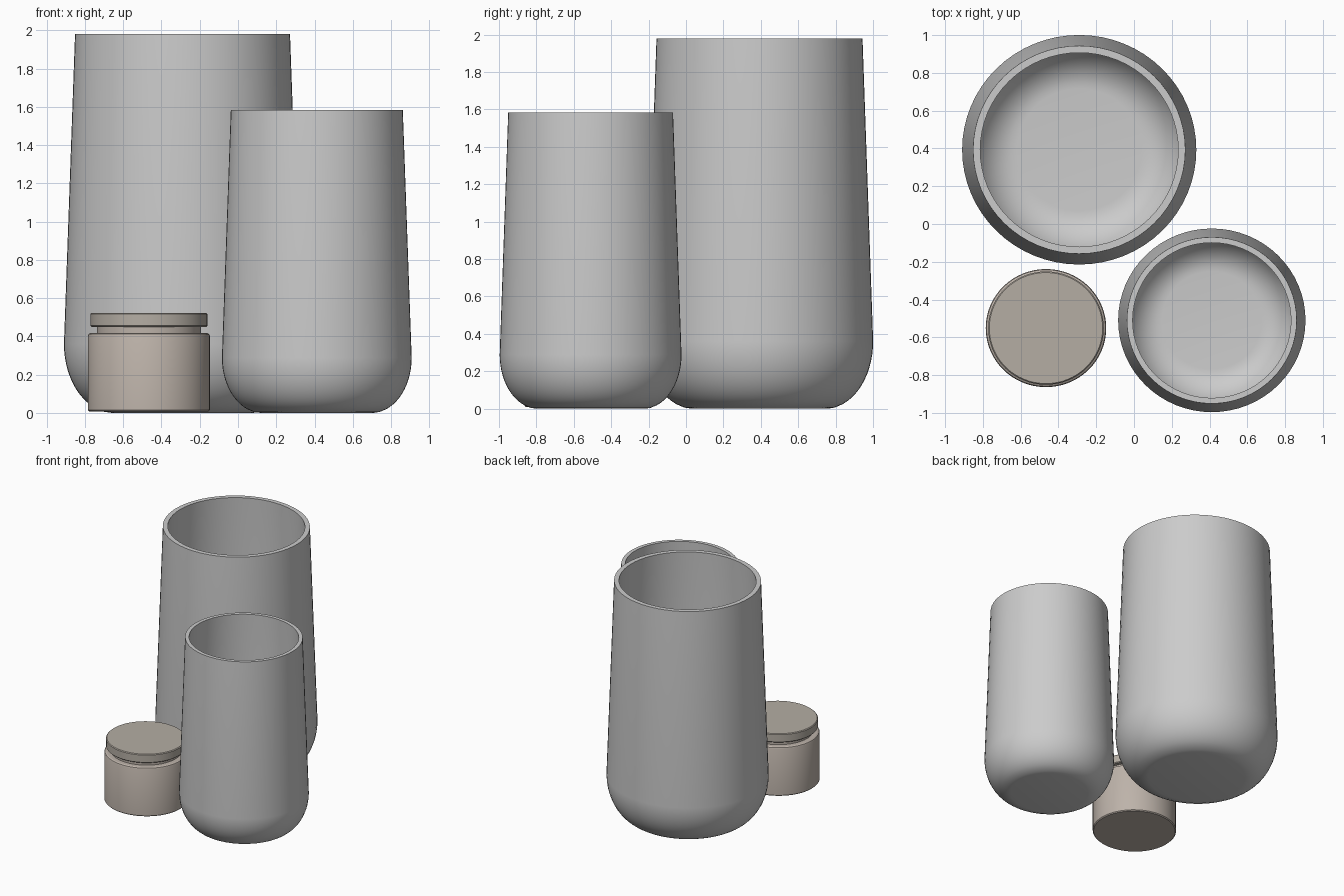
import bpy, bmesh, math

if "Cube" in bpy.data.objects:
    bpy.data.objects.remove(bpy.data.objects["Cube"])


def material(name, rgb):
    m = bpy.data.materials.new(name)
    m.diffuse_color = (*rgb, 1)
    m.use_nodes = True
    m.node_tree.nodes["Principled BSDF"].inputs["Base Color"].default_value = m.diffuse_color
    return m


GREY = material("light grey ceramic", (0.60, 0.60, 0.60))
BODY = material("warm beige glass", (0.51, 0.45, 0.40))
LID = material("stone beige lid", (0.46, 0.42, 0.37))
SQUASH = 0.98  # all parts are slightly narrower in depth


def lathe(name, profile, loc, mat, scale=1.0, seg=64):
    """Spin an (r, z) profile, starting and ending on the axis."""
    bm = bmesh.new()
    rings = []
    for r, z in profile:
        if r == 0:
            rings.append([bm.verts.new((0, 0, z * scale))])
            continue
        rings.append([bm.verts.new((r * scale * math.cos(t), r * scale * math.sin(t) * SQUASH, z * scale))
                      for t in (2 * math.pi * i / seg for i in range(seg))])
    for a, b in zip(rings, rings[1:]):
        for i in range(seg):
            j = (i + 1) % seg
            if len(a) == 1:
                bm.faces.new((a[0], b[j], b[i]))
            elif len(b) == 1:
                bm.faces.new((a[i], a[j], b[0]))
            else:
                bm.faces.new((a[i], a[j], b[j], b[i]))
    bmesh.ops.recalc_face_normals(bm, faces=bm.faces[:])
    me = bpy.data.meshes.new(name)
    bm.to_mesh(me)
    bm.free()
    me.materials.append(mat)
    ob = bpy.data.objects.new(name, me)
    ob.location = loc
    bpy.context.collection.objects.link(ob)
    bpy.ops.object.select_all(action='DESELECT')
    ob.select_set(True)
    bpy.context.view_layer.objects.active = ob
    bpy.ops.object.shade_smooth_by_angle(angle=math.radians(30))
    return ob


def arc(cr, cz, a, b, start, end, n):
    """Elliptical arc points, angles in degrees below the horizontal."""
    out = []
    for i in range(n + 1):
        t = math.radians(start + (end - start) * i / n)
        out.append((cr + a * math.cos(t), cz - b * math.sin(t)))
    return out


# Vase: rounded foot, tapering wall, thin rim and hollow inside
vase = [(0, 0), (0.37, 0), (0.41, 0.006)]
vase += arc(0.36, 0.36, 0.26, 0.36, 69, 0, 12)
vase += [(0.562, 1.98), (0.524, 1.98)]
vase += arc(0.33, 0.38, 0.25, 0.34, 0, 90, 12) + [(0, 0.04)]

lathe("large_vase", vase, (-0.29, 0.393, 0), GREY)
lathe("small_vase", vase, (0.412, -0.51, 0), GREY, 0.8)

# Jar body with softened edges and a narrower neck
jar = [(0, 0.008), (0.312, 0.008), (0.319, 0.015), (0.319, 0.402),
       (0.315, 0.412), (0.305, 0.418), (0.272, 0.418), (0.272, 0.455), (0, 0.455)]
lathe("jar_body", jar, (-0.466, -0.551, 0), BODY)

# Disc lid
lid = [(0, 0.45), (0.300, 0.45), (0.306, 0.456), (0.306, 0.517), (0.300, 0.523), (0, 0.523)]
lathe("jar_lid", lid, (-0.466, -0.551, 0), LID)
